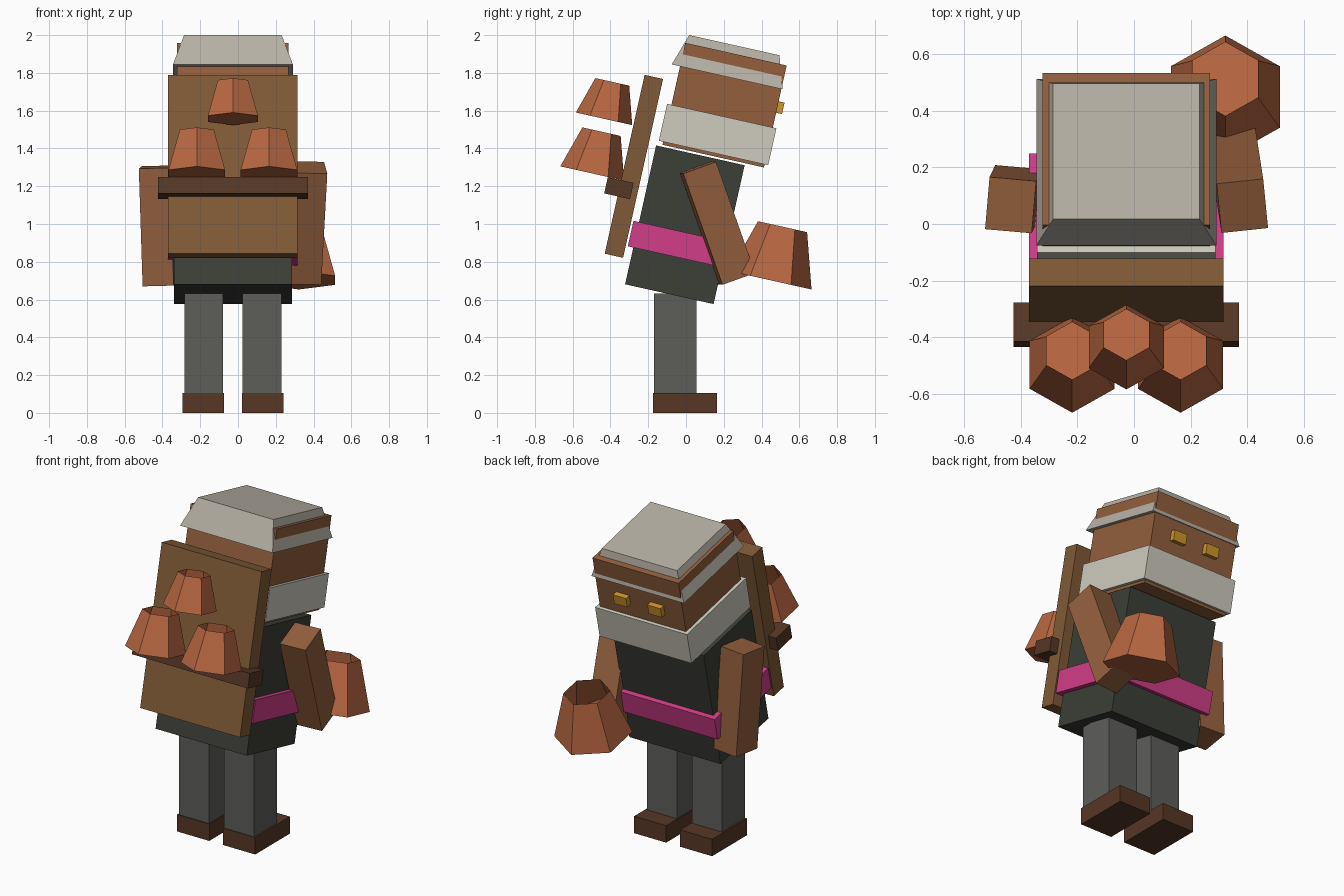
import bpy, bmesh, math
from mathutils import Matrix, Vector

if "Cube" in bpy.data.objects:
    bpy.data.objects.remove(bpy.data.objects["Cube"])

CX = -0.027                      # figure's own centre line
LEAN = math.radians(-12.6)       # upper body leans toward +y
BODY = Matrix.Translation((CX, -0.006, 0.996)) @ Matrix.Rotation(LEAN, 4, 'X')
GROUND = Matrix.Translation((CX, 0, 0))


def material(name, rgb):
    lin = [(c / 255 / 12.92) if c < 10 else ((c / 255 + 0.055) / 1.055) ** 2.4 for c in rgb]
    m = bpy.data.materials.new(name)
    m.diffuse_color = (*lin, 1)
    m.use_nodes = True
    m.node_tree.nodes["Principled BSDF"].inputs["Base Color"].default_value = m.diffuse_color
    return m


SKIN = material("skin brown", (147, 95, 61))
CLAY = material("terracotta", (184, 103, 65))
BOARD = material("board wood", (128, 90, 55))
DARK = material("dark wood", (86, 55, 37))
CLOTH = material("dark cloth", (60, 62, 55))
GREY = material("trouser grey", (93, 94, 90))
HAIR = material("hair grey", (182, 176, 164))
BEARD = material("beard cream", (207, 203, 191))
PINK = material("sash pink", (208, 61, 136))
GOLD = material("eye gold", (208, 150, 42))


def add(name, bm, frame, mat):
    bmesh.ops.recalc_face_normals(bm, faces=bm.faces)
    me = bpy.data.meshes.new(name)
    bm.to_mesh(me)
    bm.free()
    me.materials.append(mat)
    ob = bpy.data.objects.new(name, me)
    ob.matrix_world = frame
    bpy.context.collection.objects.link(ob)
    return ob


def box(name, centre, size, mat, frame=BODY, taper=1.0):
    """Box with an optional narrower top."""
    bm = bmesh.new()
    bmesh.ops.create_cube(bm, size=1)
    for v in bm.verts:
        k = taper if v.co.z > 0 else 1
        v.co = Vector((v.co.x * size[0] * k, v.co.y * size[1] * k, v.co.z * size[2]))
    return add(name, bm, frame @ Matrix.Translation(centre), mat)


def pot(name, x, y, z, r):
    """Six-sided tapering pot, open at the top, with a vertex toward y."""
    h = 1.31 * r
    bm = bmesh.new()
    bmesh.ops.create_cone(bm, cap_ends=True, segments=6, radius1=r, radius2=0.6 * r, depth=h,
                          matrix=Matrix.Translation((0, 0, h / 2)))
    if max(abs(v.co.x) for v in bm.verts) > 0.95 * r:     # put vertices on the y axis
        bmesh.ops.rotate(bm, verts=bm.verts, matrix=Matrix.Rotation(math.pi / 6, 3, 'Z'))
    bmesh.ops.recalc_face_normals(bm, faces=bm.faces)
    top = [f for f in bm.faces if f.normal.z > 0.9]
    bmesh.ops.delete(bm, geom=top, context='FACES_ONLY')
    return add(name, bm, BODY @ Matrix.Translation((x, y, z)), CLAY)


# legs, feet and eyes in pairs
for side, s in (("left", -1), ("right", 1)):
    box(side + "_leg", (s * 0.1545, -0.058, 0.367), (0.205, 0.225, 0.53), GREY, GROUND)
    box(side + "_foot", (s * 0.1575, -0.005, 0.0525), (0.22, 0.34, 0.105), DARK, GROUND)
    box(side + "_eye", (s * 0.118, 0.352, 0.715), (0.09, 0.044, 0.062), GOLD)

# torso and sash
box("torso", (0, 0, 0), (0.625, 0.48, 0.753), CLOTH)
box("sash", (0, 0, -0.108), (0.685, 0.54, 0.138), PINK)

# head, beard and tapering hair cap that the head's top edges poke through
box("head", (0, 0.067, 0.664), (0.59, 0.55, 0.553), SKIN)
box("beard", (0, 0.065, 0.504), (0.63, 0.593, 0.2), BEARD)
box("hair", (0, 0.048, 0.899), (0.635, 0.602, 0.172), HAIR, taper=0.813)

# back board with shelf
box("back_board", (0, -0.331, 0.243), (0.685, 0.1, 0.97), BOARD)
box("shelf", (0, -0.383, 0.113), (0.795, 0.14, 0.088), DARK)

# arms: swing forward (x), roll inward (y), yaw inward (z)
for name, loc, rot in (("left_arm", (-0.425, 0.0875, 0.99), (4, -1.5, -5)),
                       ("right_arm", (0.366, 0.1675, 1.005), (19.6, 1, 6))):
    r = [math.radians(a) for a in rot]
    frame = (Matrix.Translation(loc) @ Matrix.Rotation(r[2], 4, 'Z')
             @ Matrix.Rotation(r[1], 4, 'Y') @ Matrix.Rotation(r[0], 4, 'X'))
    box(name, (0, 0, 0), (0.165, 0.185, 0.625), SKIN, frame)

# pots on the board and in the hand
pot("upper_pot", 0, -0.540, 0.454, 0.153)
for side, s in (("left", -1), ("right", 1)):
    pot(side + "_shelf_pot", s * 0.191, -0.538, 0.158, 0.173)
pot("hand_pot", 0.349, 0.507, -0.188, 0.222)
